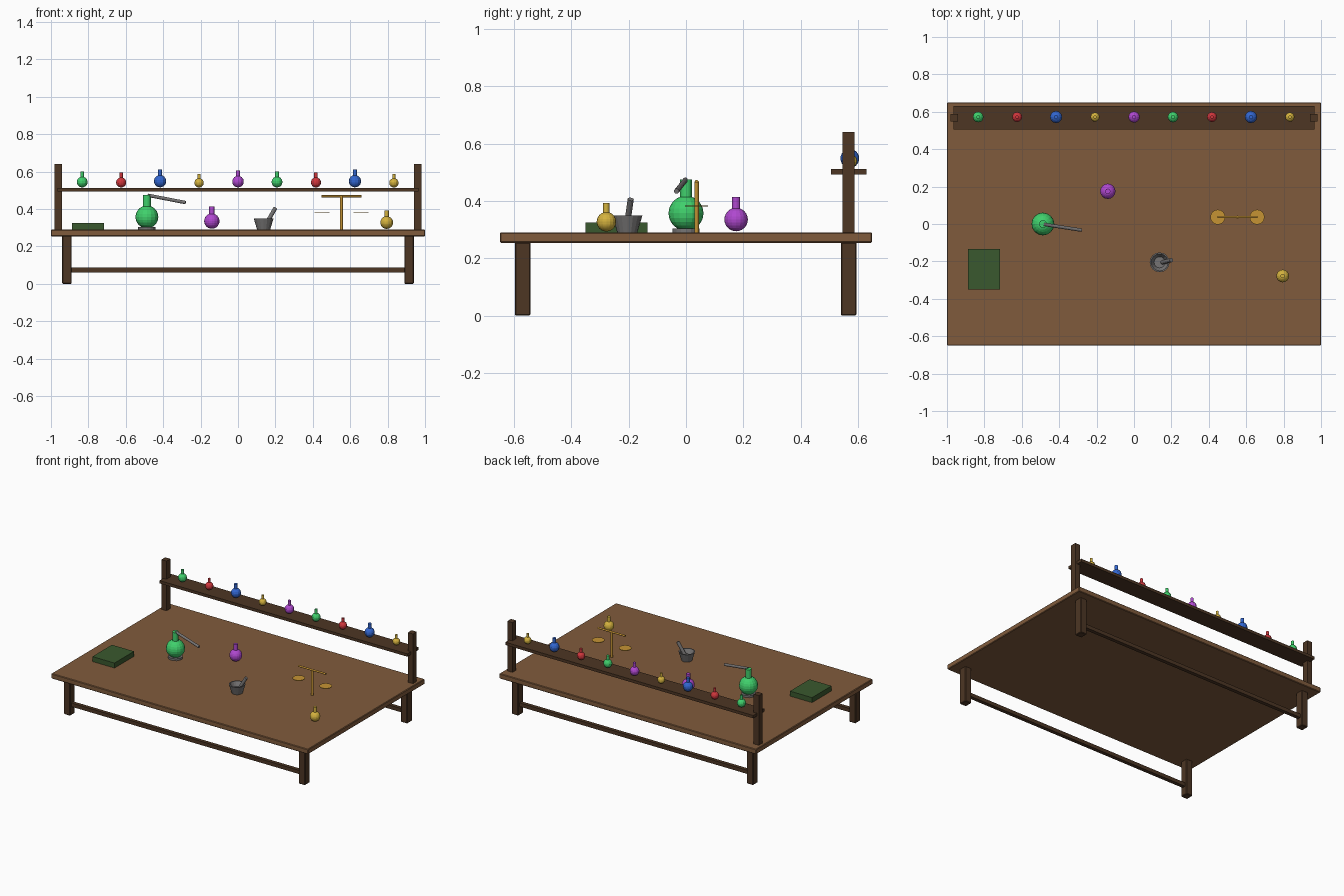
import bpy
from math import pi
from mathutils import Vector

if "Cube" in bpy.data.objects:
    bpy.data.objects.remove(bpy.data.objects["Cube"], do_unlink=True)


def material(name, r, g, b):
    """Flat material from display values 0-255, stored as linear."""
    color = [((c / 255 + 0.055) / 1.055) ** 2.4 for c in (r, g, b)] + [1.0]
    mat = bpy.data.materials.new(name)
    mat.use_nodes = True
    mat.diffuse_color = color
    mat.node_tree.nodes["Principled BSDF"].inputs["Base Color"].default_value = color
    return mat


WOOD = material("table wood", 128, 91, 60)
DARK = material("dark wood", 77, 54, 36)
GREEN = material("green glass", 64, 208, 108)
RED = material("red glass", 208, 54, 60)
BLUE = material("blue glass", 50, 102, 208)
YELLOW = material("yellow glass", 212, 178, 62)
PURPLE = material("purple glass", 176, 72, 208)
STONE = material("grey stone", 118, 116, 116)
COVER = material("dark green cover", 58, 88, 46)
BRASS = material("brass", 198, 148, 52)


def finish(name, mat):
    obj = bpy.context.object
    obj.name = name
    obj.data.materials.clear()
    obj.data.materials.append(mat)
    return obj


def box(name, mat, center, size, bevel=0):
    bpy.ops.mesh.primitive_cube_add(size=1, location=center)
    obj = finish(name, mat)
    obj.scale = size
    bpy.ops.object.transform_apply(location=False, rotation=False, scale=True)
    if bevel:
        mod = obj.modifiers.new("soft edges", "BEVEL")
        mod.width = bevel
        mod.segments = 1
    return obj


def rod(name, mat, start, end, radius, sides=12):
    a, b = Vector(start), Vector(end)
    bpy.ops.mesh.primitive_cylinder_add(vertices=sides, radius=radius,
                                        depth=(b - a).length, location=(a + b) / 2)
    obj = finish(name, mat)
    obj.rotation_euler = (b - a).to_track_quat("Z", "Y").to_euler()
    return obj


def flask(name, mat, x, y, base, radius, sides):
    """Round body with a straight neck."""
    center = base + 1.1 * radius
    bpy.ops.mesh.primitive_uv_sphere_add(segments=sides, ring_count=sides * 3 // 4,
                                         radius=radius, location=(x, y, center))
    finish(name + "_body", mat)
    rod(name + "_neck", mat, (x, y, center + 0.8 * radius),
        (x, y, base + 3.02 * radius), 0.34 * radius, sides)


TOP = 0.29       # table surface
SHELF = 0.512    # shelf surface
BACK = 0.568     # depth of the shelf and rear legs

# Table
box("table_top", WOOD, (0, 0, 0.272), (2, 1.3, 0.036), 0.004)
for row, y in (("front", -0.57), ("back", BACK)):
    for side, x in (("left", 0.915), ("right", -0.915)):
        box(f"{row}_{side}_leg", DARK, (x, y, 0.128), (0.05, 0.055, 0.256), 0.004)
    box(f"{row}_rail", DARK, (0, y, 0.073), (1.8, 0.026, 0.026))

# Rear shelf
for side, x in (("left", 0.96), ("right", -0.96)):
    box(f"{side}_shelf_post", DARK, (x, BACK, 0.465), (0.04, 0.042, 0.35))
box("shelf", DARK, (0, BACK, SHELF - 0.01), (1.93, 0.124, 0.02))

# Shelf bottles repeat a cycle of colours and sizes
cycle = [(GREEN, 0.029), (RED, 0.027), (BLUE, 0.033), (YELLOW, 0.025), (PURPLE, 0.031)]
for i in range(9):
    mat, radius = cycle[i % 5]
    flask(f"shelf_bottle_{i + 1}", mat, -0.833 + i * 0.2083, BACK + 0.004, SHELF, radius, 12)

# Flasks on the table
flask("green_flask", GREEN, -0.487, 0, TOP, 0.061, 16)
flask("purple_flask", PURPLE, -0.14, 0.175, TOP, 0.041, 16)
flask("yellow_flask", YELLOW, 0.795, -0.278, TOP, 0.034, 16)
rod("flask_stand", STONE, (-0.487, 0, TOP), (-0.487, 0, TOP + 0.014), 0.047, 16)
rod("flask_tube", STONE, (-0.482, -0.002, 0.473), (-0.28, -0.033, 0.434), 0.009)

# Book
box("book", COVER, (-0.802, -0.243, TOP + 0.0175), (0.172, 0.217, 0.035))

# Mortar, with its rim face inset and sunk into a bowl, and pestle
bpy.ops.mesh.primitive_cone_add(vertices=16, radius1=0.035, radius2=0.053, depth=0.06,
                                location=(0.137, -0.205, TOP + 0.03))
mortar = finish("mortar", STONE)
bpy.ops.object.mode_set(mode="EDIT")
bpy.ops.mesh.select_all(action="DESELECT")
bpy.ops.object.mode_set(mode="OBJECT")
for face in mortar.data.polygons:
    face.select = face.normal.z > 0.9
bpy.ops.object.mode_set(mode="EDIT")
bpy.ops.mesh.inset(thickness=0.007)
bpy.ops.mesh.inset(thickness=0.016, depth=-0.03)
bpy.ops.object.mode_set(mode="OBJECT")
rod("pestle", STONE, (0.152, -0.205, 0.322), (0.2, -0.193, 0.406), 0.011)

# Balance scale
rod("scale_post", BRASS, (0.553, 0.037, TOP), (0.553, 0.037, 0.468), 0.008)
rod("scale_beam", BRASS, (0.447, 0.037, 0.468), (0.659, 0.037, 0.468), 0.006)
for side, x in (("left", 0.658), ("right", 0.448)):
    rod(f"{side}_scale_pan", BRASS, (x, 0.037, 0.38), (x, 0.037, 0.384), 0.04, 16)
